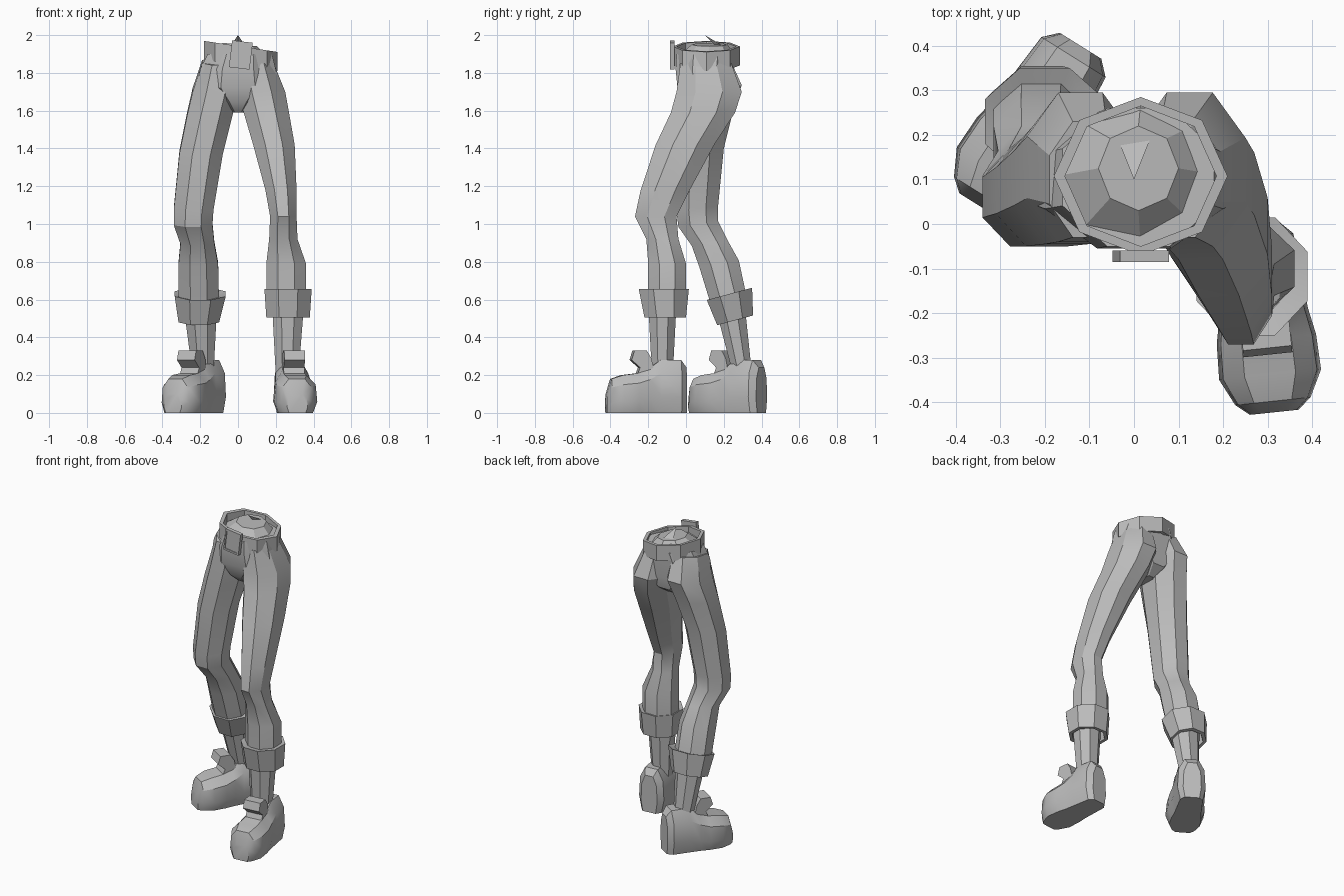
import bpy
import math
from mathutils import Matrix, Vector

cube = bpy.data.objects.get("Cube")
if cube:
    bpy.data.objects.remove(cube, do_unlink=True)

grey = bpy.data.materials.new("plain grey")
grey.use_nodes = True
grey.diffuse_color = (0.5, 0.5, 0.5, 1)
grey.node_tree.nodes["Principled BSDF"].inputs["Base Color"].default_value = grey.diffuse_color


def make(name, verts, faces, matrix=None):
    mesh = bpy.data.meshes.new(name)
    mesh.from_pydata(verts, [], faces)
    if matrix:
        mesh.transform(matrix)
    mesh.materials.append(grey)
    obj = bpy.data.objects.new(name, mesh)
    bpy.context.collection.objects.link(obj)
    bpy.ops.object.select_all(action="DESELECT")
    obj.select_set(True)
    bpy.context.view_layer.objects.active = obj
    # Consistent outward normals, then soft shading with crisp edges
    bpy.ops.object.mode_set(mode="EDIT")
    bpy.ops.mesh.select_all(action="SELECT")
    bpy.ops.mesh.normals_make_consistent(inside=False)
    bpy.ops.object.mode_set(mode="OBJECT")
    bpy.ops.object.shade_smooth_by_angle(angle=math.radians(28))
    return obj


def skin(name, rings, matrix=None, closed=False):
    """Bridge equal rings of points; cap the ends or join last to first."""
    n = len(rings[0])
    verts = [p for ring in rings for p in ring]
    faces = []
    for r in range(len(rings) if closed else len(rings) - 1):
        a, b = r * n, (r + 1) % len(rings) * n
        faces += [(a + i, a + (i + 1) % n, b + (i + 1) % n, b + i) for i in range(n)]
    if not closed:
        faces += [tuple(range(n)), tuple(range(len(verts) - n, len(verts)))]
    return make(name, verts, faces, matrix)


def octagon(x0, x1, y0, y1, z, tilt_x=0, tilt_y=0, turn=22.5):
    """Eight-sided ring filling the given bounds, optionally tilted."""
    grow = 1 / math.cos(math.radians(turn))
    ring = []
    for i in range(8):
        a = math.radians(45 * i + turn)
        dx = math.cos(a) * (x1 - x0) / 2 * grow
        dy = math.sin(a) * (y1 - y0) / 2 * grow
        ring.append(((x0 + x1) / 2 + dx, (y0 + y1) / 2 + dy, z + dx * tilt_x + dy * tilt_y))
    return ring


def tube(name, table, tilt=0):
    return skin(name, [octagon(*row, tilt_y=tilt) for row in table])


def inset(row, amount, drop=0):
    x0, x1, y0, y1, z = row
    return (x0 + amount, x1 - amount, y0 + amount, y1 - amount, z - drop)


def cuff(name, top, bottom, tilt):
    rows = [inset(top, 0.045, 0.01), top, bottom, inset(bottom, 0.02), inset(top, 0.045, 0.04)]
    skin(name, [octagon(*r, tilt_y=tilt) for r in rows], closed=True)


# Trouser legs: thigh, knee and shin
tube("left_trouser_leg", [
    (0.01, 0.19, -0.03, 0.24, 1.85),
    (0.0, 0.25, -0.05, 0.295, 1.70),
    (0.03, 0.27, -0.08, 0.26, 1.59),
    (0.08, 0.30, -0.16, 0.15, 1.42),
    (0.145, 0.31, -0.24, 0.02, 1.18),
    (0.17, 0.31, -0.27, -0.05, 1.04),
    (0.165, 0.315, -0.21, -0.04, 0.92),
    (0.15, 0.36, -0.20, 0.0, 0.79),
    (0.15, 0.36, -0.20, 0.0, 0.57)])
tube("right_trouser_leg", [
    (-0.19, -0.01, -0.03, 0.23, 1.86),
    (-0.24, 0.0, -0.04, 0.295, 1.71),
    (-0.27, -0.03, -0.045, 0.25, 1.58),
    (-0.31, -0.08, -0.05, 0.20, 1.38),
    (-0.34, -0.13, -0.05, 0.17, 1.08),
    (-0.34, -0.135, -0.04, 0.17, 1.0),
    (-0.305, -0.125, 0.03, 0.22, 0.90),
    (-0.315, -0.105, 0.07, 0.28, 0.79),
    (-0.315, -0.10, 0.14, 0.33, 0.56)], tilt=0.15)

# Turned-up cuffs
cuff("left_cuff", (0.14, 0.39, -0.25, 0.015, 0.655), (0.15, 0.38, -0.22, 0.0, 0.505), 0)
cuff("right_cuff", (-0.335, -0.065, 0.11, 0.35, 0.63), (-0.315, -0.10, 0.165, 0.355, 0.49), 0.27)

# Ankles tapering into the shoes
tube("left_ankle", [(0.18, 0.35, -0.20, -0.05, 0.58), (0.20, 0.32, -0.18, -0.07, 0.2)])
tube("right_ankle", [(-0.29, -0.11, 0.15, 0.31, 0.58), (-0.24, -0.13, 0.25, 0.35, 0.2)])

# Pelvis joining the legs
tube("pelvis", [
    (-0.16, 0.18, -0.05, 0.26, 1.9),
    (-0.20, 0.20, -0.055, 0.25, 1.82),
    (-0.22, 0.22, -0.045, 0.25, 1.72),
    (-0.10, 0.10, -0.02, 0.23, 1.64),
    (-0.04, 0.04, 0.03, 0.16, 1.59)])

# Domed waist top with a small crease peak
rim = octagon(-0.16, 0.19, -0.05, 0.27, 1.88, -0.15, turn=0)
crown = octagon(-0.08, 0.10, 0.03, 0.22, 1.95, -0.1, turn=0)
skin("waist_top", [rim, crown])
make("waist_crease", [(-0.04, 0.20, 1.94), (0.04, 0.20, 1.94), (0, 0.15, 1.95), (0, 0.10, 2.0)],
     [(0, 1, 3), (1, 2, 3), (2, 0, 3), (0, 2, 1)])

# Tilted belt band
outer, inner = (-0.18, 0.21, -0.07, 0.285), (-0.155, 0.185, -0.05, 0.265)
skin("belt", [octagon(*b, z, -0.15, turn=0) for b, z in
              ((outer, 1.94), (outer, 1.84), (inner, 1.84), (inner, 1.94))], closed=True)

# Square buckle: a frame with a recessed plate
def square(half, y):
    return [(sx * half, y, sz * half * 1.3) for sx, sz in ((-1, -1), (1, -1), (1, 1), (-1, 1))]

buckle_place = Matrix.Translation((0.015, -0.075, 1.895)) @ Matrix.Rotation(math.radians(7), 4, "Y")
skin("buckle", [square(0.055, 0.015), square(0.055, -0.01), square(0.046, -0.01),
                square(0.046, -0.004)], buckle_place)


# Shoes: body lofted from heel to toe, with a raised tongue
def shoe(side, heel, yaw):
    place = Matrix.Translation(Vector(heel)) @ Matrix.Rotation(math.radians(yaw), 4, "Z")
    half = ((0.8, 0.0), (1.0, 0.3), (0.92, 0.75), (0.5, 1.0))
    outline = list(half) + [(-x, z) for x, z in reversed(half)]
    stations = ((0.0, 0.055, 0.24), (0.03, 0.085, 0.28), (0.14, 0.095, 0.28), (0.20, 0.10, 0.235),
                (0.26, 0.112, 0.21), (0.34, 0.115, 0.20), (0.40, 0.085, 0.18), (0.425, 0.055, 0.10))
    skin(side + "_shoe", [[(x * w, -s, z * h) for x, z in outline] for s, w, h in stations], place)
    tongue = ((0.17, 0.2), (0.19, 0.29), (0.215, 0.33), (0.28, 0.33), (0.295, 0.28),
              (0.25, 0.24), (0.27, 0.19))
    skin(side + "_shoe_tongue", [[(x, -s, z) for s, z in tongue] for x in (-0.055, 0.055)], place)


shoe("left", (0.27, 0.0, 0.0), 6)
shoe("right", (-0.12, 0.40, 0.0), -32)
